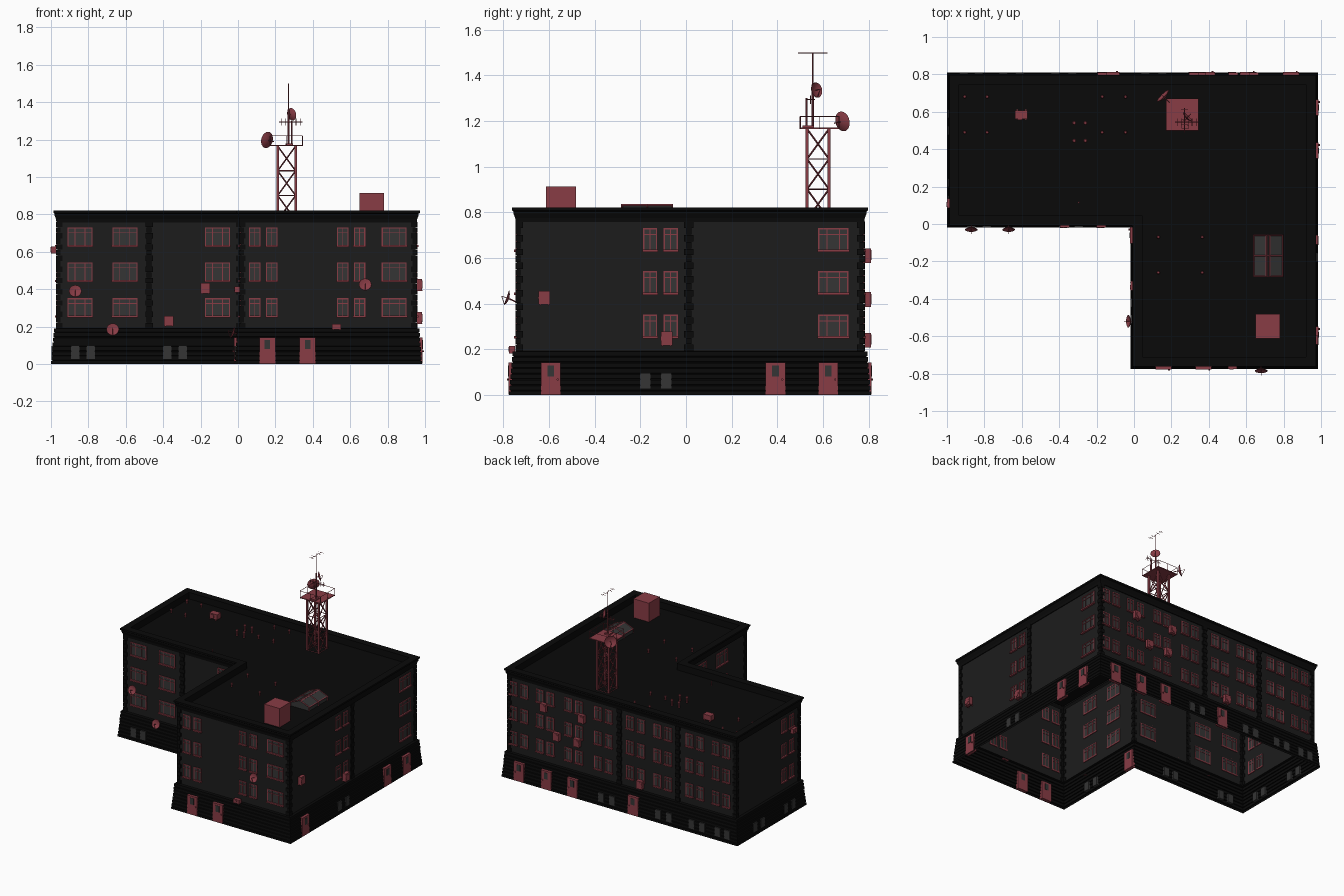
import bpy, bmesh, math
from mathutils import Vector, Matrix

if "Cube" in bpy.data.objects:
    bpy.data.objects.remove(bpy.data.objects["Cube"])

COL = {"black": (.003, .003, .003), "wall": (.012, .012, .012),
       "red": (.25, .045, .06), "glass": (.035, .035, .035)}
MATS = {}
for k, c in COL.items():
    MATS[k] = bpy.data.materials.new(k)
    MATS[k].diffuse_color = (*c, 1)
parts = {}


def bm_of(name, col):
    if name not in parts:
        parts[name] = (bmesh.new(), col)
    return parts[name][0]


def cube(name, col, x0, x1, y0, y1, z0, z1):
    m = Matrix.Translation(((x0 + x1) / 2, (y0 + y1) / 2, (z0 + z1) / 2)) @ Matrix.Diagonal(
        (abs(x1 - x0), abs(y1 - y0), abs(z1 - z0), 1))
    bmesh.ops.create_cube(bm_of(name, col), size=1, matrix=m)


def rod(name, col, a, b, r, r2=None, n=6):
    a, b = Vector(a), Vector(b)
    m = Matrix.Translation((a + b) / 2) @ (b - a).to_track_quat('Z', 'Y').to_matrix().to_4x4()
    bmesh.ops.create_cone(bm_of(name, col), cap_ends=True, segments=n, radius1=r,
                          radius2=r if r2 is None else r2, depth=(b - a).length, matrix=m)


def dish(name, c, facing, r, mount):
    bm, n = bm_of(name, "red"), 20
    m = Matrix.Translation(c) @ Vector(facing).to_track_quat('Z', 'Y').to_matrix().to_4x4()
    prof = [(.15, -.32), (.6, -.22), (1, 0), (.97, .04), (.58, -.15), (.15, -.26)]
    rings = [[bm.verts.new(m @ Vector((r * p * math.cos(2 * math.pi * i / n),
              r * p * math.sin(2 * math.pi * i / n), r * z))) for i in range(n)] for p, z in prof]
    for a, b in zip(rings, rings[1:]):
        for i in range(n):
            bm.faces.new((a[i], a[(i + 1) % n], b[(i + 1) % n], b[i]))
    bm.faces.new(rings[0][::-1])
    bm.faces.new(rings[-1])
    tip = m @ Vector((0, 0, r * .7))
    rod(name, "red", m @ Vector((0, -r * .9, 0)), tip, .0015)
    rod(name, "red", m @ Vector((0, 0, -r * .3)), tip, .0015)
    rod(name, "red", m @ Vector((0, 0, -r * .3)), mount, .003)


# walls: (axis running along wall, plane position, outward sign)
SOUTH, LEFTF, EAST = (0, -.74, -1), (0, .015, -1), (1, .95, 1)
NORTH, WEST, COURT = (0, .775, 1), (1, -.965, -1), (1, .015, -1)


def wbox(name, col, w, u0, u1, d0, d1, z0, z1):
    ax, p, s = w
    a, b = sorted((p + s * d0, p + s * d1))
    if ax == 0:
        cube(name, col, u0, u1, a, b, z0, z1)
    else:
        cube(name, col, a, b, u0, u1, z0, z1)


def wpt(w, u, d, z):
    v = w[1] + w[2] * d
    return Vector((u, v, z)) if w[0] == 0 else Vector((v, u, z))


# L-shaped shell swept from vertical profiles of (offset, z)
L = [(-.965, .015, -1, -1), (.015, .015, -1, -1), (.015, -.74, -1, -1),
     (.95, -.74, 1, -1), (.95, .775, 1, 1), (-.965, .775, -1, 1)]


def sweep(name, col, prof, cap=False):
    bm = bm_of(name, col)
    rings = [[bm.verts.new((x + sx * d, y + sy * d, z)) for x, y, sx, sy in L] for d, z in prof]
    for a, b in zip(rings, rings[1:]):
        for i in range(6):
            j = (i + 1) % 6
            bm.faces.new((a[i], a[j], b[j], b[i]))
    if cap:
        bm.faces.new(rings[-1])


base = [(.035, 0), (.035, .015)]
for i in range(7):
    z, d = .015 + i * .025, .032 - i * .002
    base += [(d - .005, z + .001), (d - .005, z + .004), (d, z + .006), (d, z + .025)]
sweep("rusticated_base", "black", base + [(0, .192)])
sweep("walls", "wall", [(0, .19), (0, .765)])
sweep("cornice_and_roof", "black", [(0, .757), (.006, .757), (.008, .775), (.016, .795), (.016, .803),
      (.022, .808), (.022, .82), (-.03, .82), (-.03, .77)], True)

# toothed corner quoins and pilasters
for i in range(19):
    z, k = .19 + i * .03, i % 2
    for w, lo, hi in ((SOUTH, .015, .95), (LEFTF, -.965, .015), (EAST, -.74, .775),
                      (NORTH, -.965, .95), (WEST, .015, .775), (COURT, -.74, .015)):
        t = .026 - .01 * k
        wbox("quoins", "black", w, lo - .006, lo + t, -.002, .007, z + .002, z + .03)
        wbox("quoins", "black", w, hi - t, hi + .006, -.002, .007, z + .002, z + .03)
    for w, u in ((LEFTF, -.475), (NORTH, -.475), (NORTH, .015), (EAST, .012)):
        t = .02 - .007 * k
        wbox("quoins", "black", w, u - t, u + t, -.002, .009, z + .002, z + .03)


def window(w, c, wide, z0, h=.1):
    hw = .067 if wide else .031
    u0, u1, z1, f = c - hw, c + hw, z0 + h, .006
    wbox("window_glass", "glass", w, u0, u1, -.003, .002, z0, z1)
    def bar(a, b, c0, c1, d=.006):
        wbox("window_frames", "red", w, a, b, -.005, d, c0, c1)
    bar(u0, u0 + f, z0, z1)
    bar(u1 - f, u1, z0, z1)
    bar(u0, u1, z1 - f, z1)
    bar(u0 - .003, u1 + .003, z0 - .004, z0 + f, .014)
    bar(u0, u1, z0 + h * .7, z0 + h * .7 + .004)
    for m in ((.3, .7) if wide else (.5,)):
        x = u0 + m * 2 * hw
        bar(x - .002, x + .002, z0, z1)


def pair(c):
    return [(c - .045, 0), (c + .045, 0)]


layout = [(LEFTF, [(-.845, 1), (-.605, 1), (-.11, 1)]),
          (SOUTH, pair(.135) + pair(.605) + [(.835, 1)]),
          (EAST, pair(-.112) + [(.645, 1)]),
          (NORTH, sum((pair(c) for c in (.86, .64, .40, .15, -.12, -.35, -.62, -.84)), [])),
          (WEST, pair(.16)), (COURT, [(-.45, 1), (-.2, 1)])]
for w, cols in layout:
    for c, wide in cols:
        for z in (.252, .442, .63):
            window(w, c, wide, z)

# basement windows
for w, us in ((LEFTF, (-.87, -.787, -.378, -.295)), (EAST, (-.178, -.086)), (WEST, (.13, .22, .5, .59)),
              (NORTH, (.15, .06, -.33, -.42, -.61, -.7, -.83, -.91)), (COURT, (-.42, -.51))):
    for u in us:
        wbox("basement_windows", "glass", w, u - .023, u + .023, .012, .033, .028, .095)

# doors
for w, us in ((SOUTH, (.157, .372)), (EAST, (-.592, .392, .623)), (NORTH, (.84, .61, .39, -.12)),
              (COURT, (-.06,))):
    for u in us:
        wbox("doors", "red", w, u - .043, u + .043, .01, .037, .002, .142)
        wbox("door_panes", "glass", w, u - .015, u + .015, .009, .039, .08, .128)
        rod("doors", "red", wpt(w, u + .03, .036, .068), wpt(w, u + .03, .044, .068), .005, n=8)

# wall-mounted air conditioners
for w, u, z, h in ((LEFTF, -.175, .405, .055), (LEFTF, -.37, .23, .055), (SOUTH, .527, .2, .03),
                   (EAST, -.62, .425, .06), (EAST, -.085, .247, .06), (WEST, .11, .612, .035),
                   (COURT, -.33, .4, .03), (NORTH, .64, .612, .06), (NORTH, .32, .612, .06),
                   (NORTH, .53, .42, .06), (NORTH, .36, .42, .06), (NORTH, -.17, .242, .06)):
    wbox("air_conditioners", "red", w, u - .025, u + .025, .008, .034, z - h / 2, z + h / 2)
    rod("air_conditioners", "red", wpt(w, u - .006, .033, z), wpt(w, u - .006, .037, z), h * .36, n=16)
    for s in (-.018, .018):
        wbox("air_conditioners", "red", w, u + s - .002, u + s + .002, 0, .036, z - h / 2 - .004, z - h / 2)

# satellite dishes on walls
for w, u, z in ((LEFTF, -.87, .39), (LEFTF, -.67, .185), (SOUTH, .68, .425), (COURT, -.52, .17)):
    f = wpt(w, 0, 1, 0) - wpt(w, 0, 0, 0) + Vector((0, 0, .35))
    dish("wall_dishes", wpt(w, u, .045, z), f, .034, wpt(w, u, 0, z - .02))

# roof vents, hut, rooftop unit
R = .77
for x0, x1, y0, y1, r, h in ((-.905, -.785, .49, .68, .006, .03), (-.17, -.045, .49, .68, .006, .03),
                             (-.32, -.26, .445, .54, .007, .048), (.13, .365, -.26, -.07, .006, .03)):
    for x in (x0, x1):
        for y in (y0, y1):
            rod("roof_vents", "red", (x, y, R), (x, y, R + h), r, n=8)
            rod("roof_vents", "red", (x, y, R + h - .008), (x, y, R + h), r * 1.6, r * .8, 8)
rod("roof_vents", "red", (-.295, .115, R), (-.295, .115, R + .03), .005, n=8)
cube("roof_hut", "red", .65, .78, -.613, -.482, R, .913)
cube("roof_unit", "red", -.635, -.57, .562, .608, R + .006, .815)
for x in (-.625, -.58):
    cube("roof_unit", "red", x - .004, x + .004, .558, .612, R, R + .008)
rod("roof_unit", "red", (-.61, .562, .795), (-.61, .556, .795), .016, n=16)

# gabled skylight
bm = bm_of("skylight_glass", "glass")
pr = [(.64, R), (.64, .8), (.717, .833), (.795, .8), (.795, R)]
A, B = ([bm.verts.new((x, y, z)) for x, z in pr] for y in (-.28, -.06))
for i in range(5):
    bm.faces.new((A[i], A[(i + 1) % 5], B[(i + 1) % 5], B[i]))
bm.faces.new(A)
bm.faces.new(B[::-1])
for x, z in ((.64, .8), (.709, .83), (.725, .83), (.795, .8)):
    rod("skylight_frame", "red", (x, -.284, z), (x, -.056, z), .005, n=4)
for y in (-.28, -.17, -.06):
    for x in (.64, .795):
        rod("skylight_frame", "red", (x, y, .8), (.717, y, .832), .004, n=4)
        rod("skylight_frame", "red", (x, y, R), (x, y, .8), .004, n=4)

# lattice tower with two crosses visible above the parapet
cx, cy, q, T = .26, .578, .048, 1.165
C = [(cx + q * a, cy + q * b) for a, b in ((-1, -1), (1, -1), (1, 1), (-1, 1))]
for i in range(4):
    a, b = C[i], C[(i + 1) % 4]
    cube("tower", "red", a[0] - .007, a[0] + .007, a[1] - .007, a[1] + .007, R, T)
    for k in range(3):
        z0, z1 = T - .132 * (k + 1), T - .132 * k
        rod("tower", "red", (*a, z0), (*b, z1), .004, n=4)
        rod("tower", "red", (*b, z0), (*a, z1), .004, n=4)
        rod("tower", "red", (*a, z0), (*b, z0), .003, n=4)

# platform and railing
cube("platform", "red", .172, .344, .5, .67, T, T + .006)
P = [(.172, .5), (.344, .5), (.344, .67), (.172, .67)]
for i in range(4):
    a, b = P[i], P[(i + 1) % 4]
    rod("railing", "red", (*a, T), (*a, 1.22), .0025, n=4)
    m = ((a[0] + b[0]) / 2, (a[1] + b[1]) / 2)
    rod("railing", "red", (*m, T), (*m, 1.22), .0015, n=4)
    rod("railing", "red", (*a, 1.22), (*b, 1.22), .002, n=4)

# mast, aerials and tower dishes
rod("mast", "red", (.27, .555, T), (.27, .555, 1.36), .006, n=8)
rod("mast", "red", (.27, .555, 1.36), (.27, .555, 1.5), .003, n=6)
cube("mast", "red", .255, .295, .51, .56, T, 1.18)
rod("mast", "red", (.287, .528, T), (.287, .528, 1.3), .004)
rod("aerial", "red", (.27, .49, 1.497), (.27, .62, 1.497), .0015, n=4)
for y in (.5, .53, .58, .61):
    rod("aerial", "red", (.25, y, 1.497), (.29, y, 1.497), .0012, n=4)
rod("aerial", "red", (.22, .545, 1.293), (.345, .545, 1.293), .0025, n=4)
for x in (.232, .255, .31, .335):
    rod("aerial", "red", (x, .545, 1.275), (x, .545, 1.312), .0018, n=4)
    rod("aerial", "red", (x, .525, 1.293), (x, .565, 1.293), .0018, n=4)
dish("tower_dishes", (.287, .572, 1.335), (1, 1, .25), .034, (.27, .555, 1.33))
dish("tower_dishes", (.155, .685, 1.198), (-1, 1, .25), .044, (.19, .65, 1.19))

for name, (bm, col) in parts.items():
    bmesh.ops.recalc_face_normals(bm, faces=bm.faces)
    me = bpy.data.meshes.new(name)
    bm.to_mesh(me)
    bm.free()
    me.materials.append(MATS[col])
    ob = bpy.data.objects.new(name, me)
    bpy.context.collection.objects.link(ob)
    if "dishes" in name:
        me.shade_smooth()
        me.set_sharp_from_angle(angle=math.radians(35))

for m in bpy.data.materials:
    if m.users and not m.is_grease_pencil:
        m.use_nodes = True
        m.node_tree.nodes["Principled BSDF"].inputs["Base Color"].default_value = m.diffuse_color
